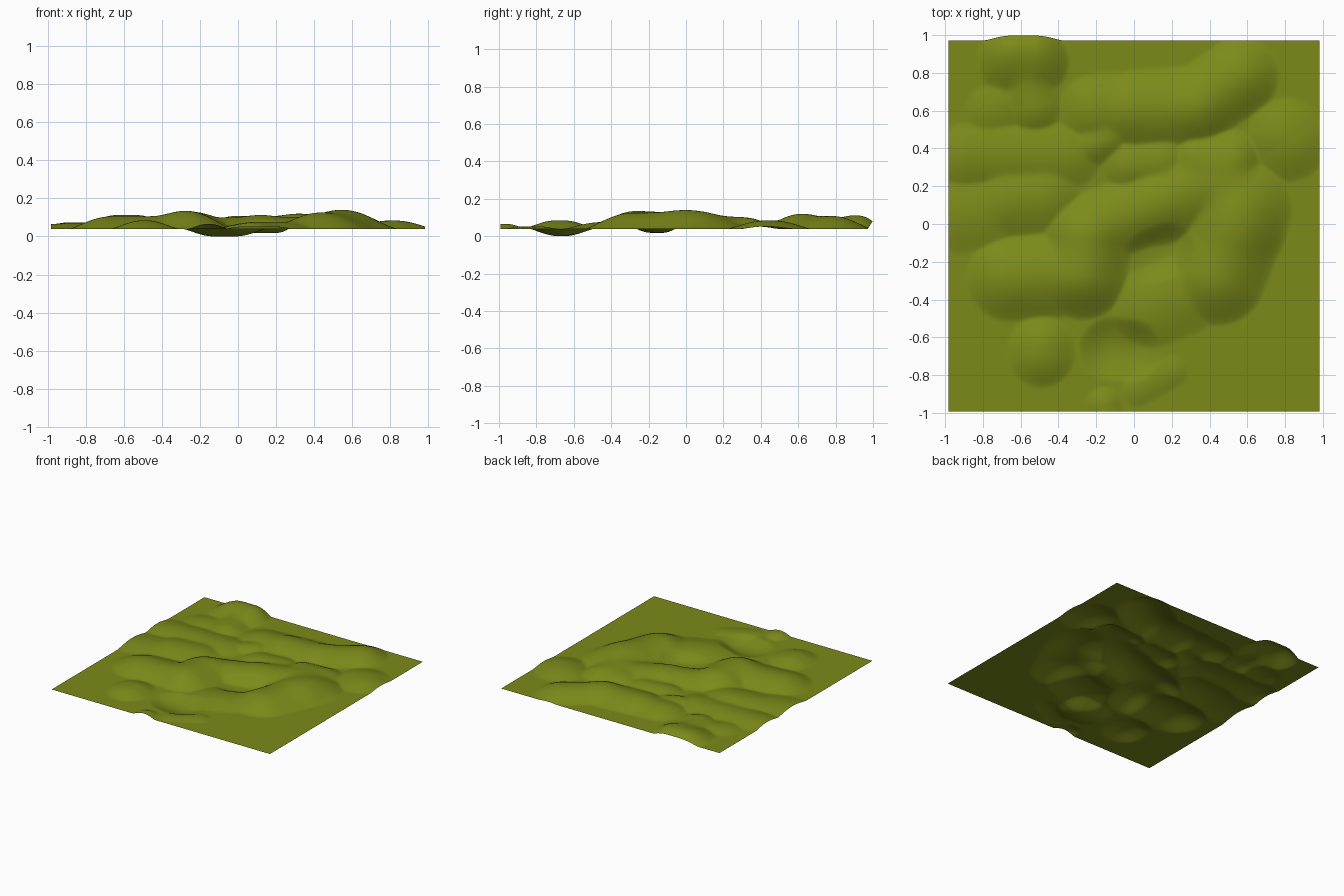
import bpy, bmesh
from mathutils import Vector
from mathutils.geometry import intersect_point_line

BASE, N, HALF, YMID = 0.04, 180, 0.982, -0.01

# brush strokes: start, end, radius, height
HILLS = [
    ((-0.64, 0.86), (-0.53, 0.86), 0.19, 0.072),   # back knoll
    ((-0.56, 0.75), (-0.53, 0.62), 0.15, 0.040),
    ((-0.20, 0.60), (-0.05, 0.61), 0.20, 0.050),   # back ridge
    ((0.02, 0.60), (0.32, 0.62), 0.22, 0.066),
    ((0.32, 0.62), (0.56, 0.78), 0.21, 0.068),
    ((0.80, 0.46), (0.82, 0.43), 0.21, 0.044),     # right knoll
    ((-0.16, 0.00), (0.12, 0.10), 0.20, 0.060),    # middle ridge
    ((0.12, 0.10), (0.48, 0.24), 0.22, 0.062),
    ((0.56, 0.08), (0.54, 0.00), 0.28, 0.082),     # right ridge
    ((0.55, 0.00), (0.44, -0.28), 0.26, 0.086),
    ((0.10, -0.44), (0.25, -0.38), 0.22, 0.036),
    ((-0.66, -0.29), (-0.30, -0.26), 0.23, 0.066), # left ridge
    ((-0.27, -0.27), (-0.25, -0.08), 0.24, 0.089),
    ((-0.49, -0.66), (-0.49, -0.69), 0.18, 0.045), # front knoll
    ((-0.88, 0.36), (-0.35, 0.36), 0.18, 0.034),   # left rolls
    ((-0.92, 0.04), (-0.80, 0.06), 0.20, 0.028),
    ((-0.66, 0.12), (-0.48, 0.14), 0.20, 0.042),
    ((-0.02, 0.31), (0.15, 0.33), 0.15, 0.036),
    ((0.35, 0.33), (0.52, 0.34), 0.16, 0.052),
    ((-0.22, 0.42), (-0.15, 0.45), 0.12, 0.036),
    ((-0.70, 0.62), (-0.76, 0.60), 0.14, 0.020),
    ((-0.16, -0.96), (-0.15, -1.00), 0.10, 0.026), # front lip
    ((0.02, -0.88), (0.20, -0.78), 0.09, 0.012),
]
DIPS = [((-0.12, -0.66), (-0.02, -0.67), 0.17, 0.04),
        ((0.10, -0.17), (0.18, -0.14), 0.15, 0.022)]


def stroke(p, a, b, r, h):
    a, b = Vector(a), Vector(b)
    t = intersect_point_line(p, a, b)[1]
    d = (p - a.lerp(b, min(1, max(0, t)))).length / r
    return h * (1 - d * d) ** 1.4 if d < 1 else 0.0


def blend(p, strokes):
    return sum(stroke(p, *s) ** 4 for s in strokes) ** 0.25


# one open sheet sculpted with overlapping soft strokes
bm = bmesh.new()
bmesh.ops.create_grid(bm, x_segments=N, y_segments=N, size=HALF)
for v in bm.verts:
    v.co.y += YMID
    p = v.co.xy
    v.co.z = BASE + blend(p, HILLS) - blend(p, DIPS)
    v.co.y += 0.65 * stroke(p, *HILLS[0])          # knoll bulges past the back edge
mesh = bpy.data.meshes.new("terrain")
bm.to_mesh(mesh)
bm.free()
for f in mesh.polygons:
    f.use_smooth = True

mat = bpy.data.materials.new("grass")
mat.diffuse_color = (0.2, 0.255, 0.01, 1)
mesh.materials.append(mat)
bpy.context.collection.objects.link(bpy.data.objects.new("terrain", mesh))
